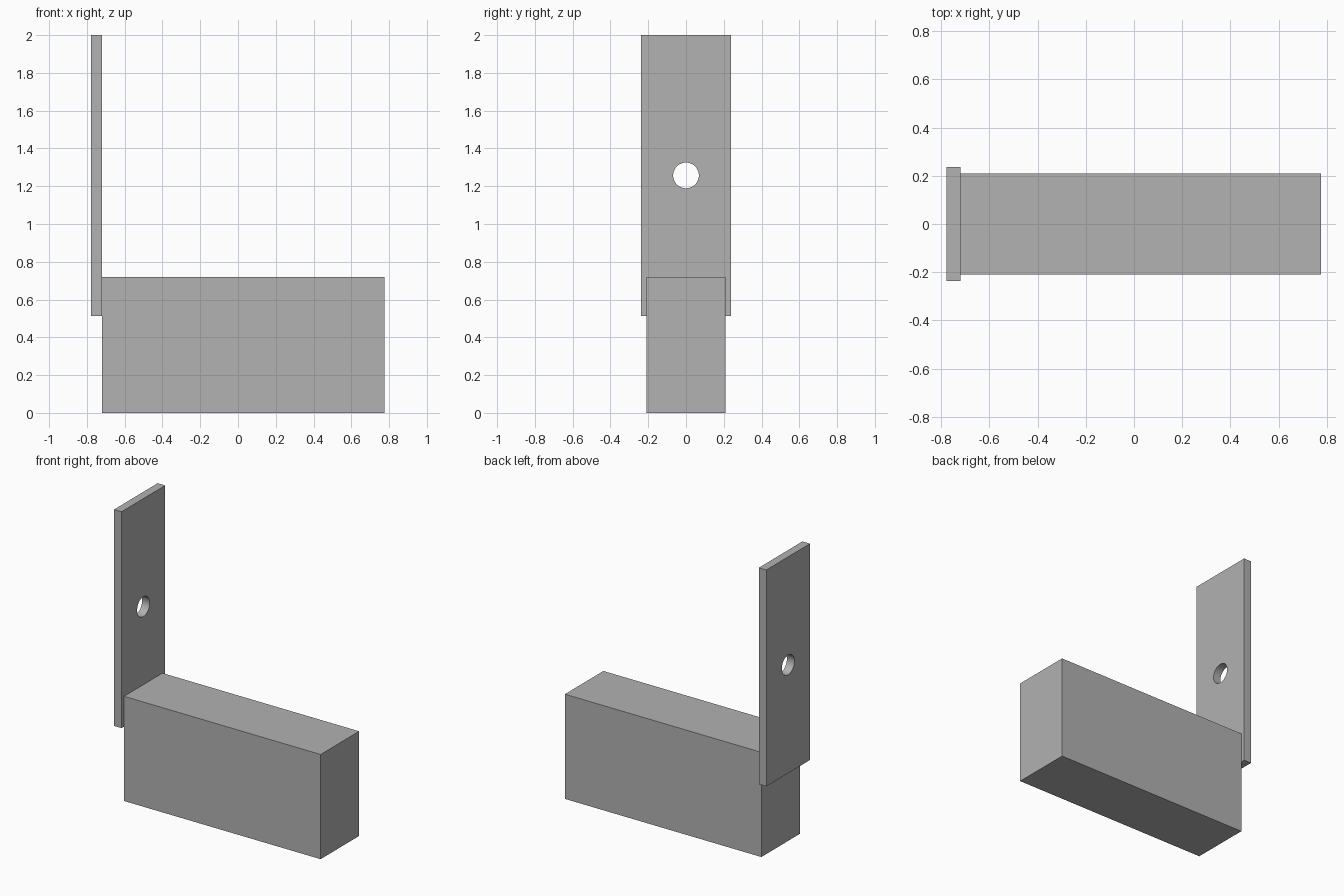
import bpy
from math import radians

default = bpy.data.objects.get("Cube")
if default:
    bpy.data.objects.remove(default, do_unlink=True)

GREY = (0.445, 0.445, 0.445, 1.0)
grey = bpy.data.materials.new("plain_grey")
grey.use_nodes = True
grey.diffuse_color = GREY
grey.node_tree.nodes["Principled BSDF"].inputs["Base Color"].default_value = GREY


def box(name, low, high):
    """Box between two opposite corners."""
    centre = [(a + b) / 2 for a, b in zip(low, high)]
    bpy.ops.mesh.primitive_cube_add(size=1, location=centre)
    obj = bpy.context.object
    obj.name = name
    obj.scale = [b - a for a, b in zip(low, high)]
    bpy.ops.object.transform_apply(location=False, rotation=False, scale=True)
    obj.data.materials.append(grey)
    return obj


# Solid block lying along x
block = box("block", (-0.72, -0.209, 0), (0.775, 0.209, 0.72))

# Upright plate fixed to the block's end
plate = box("mounting_plate", (-0.777, -0.237, 0.512), (-0.72, 0.237, 2))

# Round through hole in the plate
bpy.ops.mesh.primitive_cylinder_add(
    vertices=48, radius=0.068, depth=0.3,
    location=(-0.75, 0, 1.257), rotation=(0, radians(90), 0))
cutter = bpy.context.object
cutter.name = "hole_cutter"
cutter.hide_render = True
cutter.data.materials.append(grey)

cut = plate.modifiers.new("hole", "BOOLEAN")
cut.operation = "DIFFERENCE"
cut.solver = "EXACT"
cut.object = cutter
bpy.ops.object.select_all(action="DESELECT")
plate.select_set(True)
bpy.context.view_layer.objects.active = plate
bpy.ops.object.modifier_apply(modifier=cut.name)
bpy.data.objects.remove(cutter, do_unlink=True)
bpy.ops.object.shade_smooth_by_angle(angle=radians(30))
